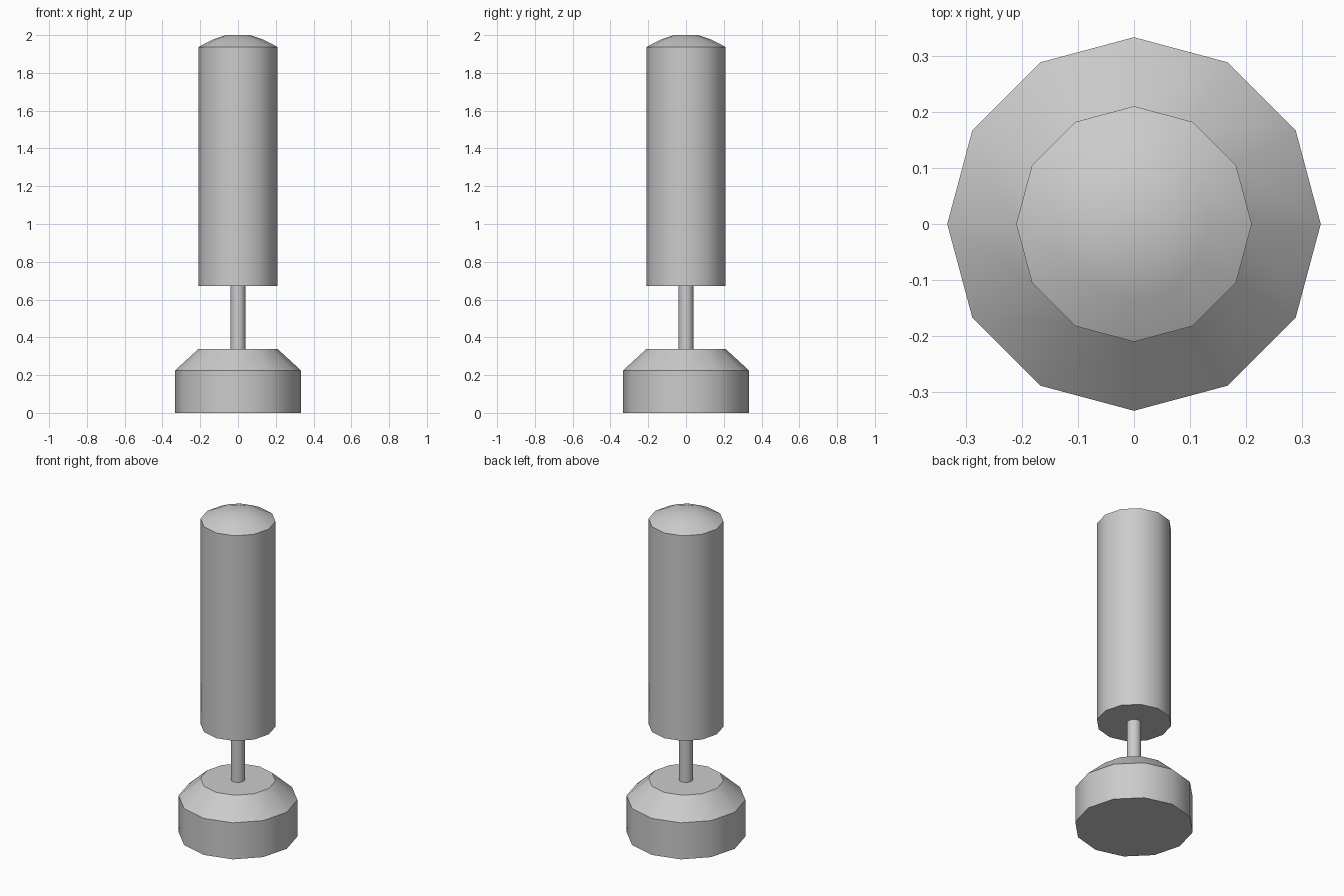
import bpy, bmesh
from math import cos, sin, tau, radians

if "Cube" in bpy.data.objects:
    bpy.data.objects.remove(bpy.data.objects["Cube"])

SIDES = 12


def lathe(name, profile):
    """Revolve (radius, z) points from bottom to top, with flat end caps."""
    bm = bmesh.new()
    rings = [[bm.verts.new((r * cos(tau * i / SIDES), r * sin(tau * i / SIDES), z))
              for i in range(SIDES)] for r, z in profile]
    for low, high in zip(rings, rings[1:]):
        for i in range(SIDES):
            j = (i + 1) % SIDES
            bm.faces.new((low[i], low[j], high[j], high[i]))
    bm.faces.new(rings[0][::-1])
    bm.faces.new(rings[-1])
    mesh = bpy.data.meshes.new(name)
    bm.to_mesh(mesh)
    bm.free()
    obj = bpy.data.objects.new(name, mesh)
    bpy.context.collection.objects.link(obj)
    # Smooth around the sides, sharp at the rims
    bpy.ops.object.select_all(action='DESELECT')
    obj.select_set(True)
    bpy.context.view_layer.objects.active = obj
    bpy.ops.object.shade_smooth_by_angle(angle=radians(31))
    # Rims between body and bevel stay crisp
    return obj


# Wide foot with a sloped shoulder
lathe("base", [(0.333, 0), (0.333, 0.225), (0.21, 0.338)])

# Thin rod joining foot and body
lathe("stem", [(0.04, 0.338), (0.04, 0.672)])

# Tall cylinder with a shallow domed top
lathe("body", [(0.21, 0.672), (0.21, 1.937), (0.135, 1.976), (0.065, 2.0)])
